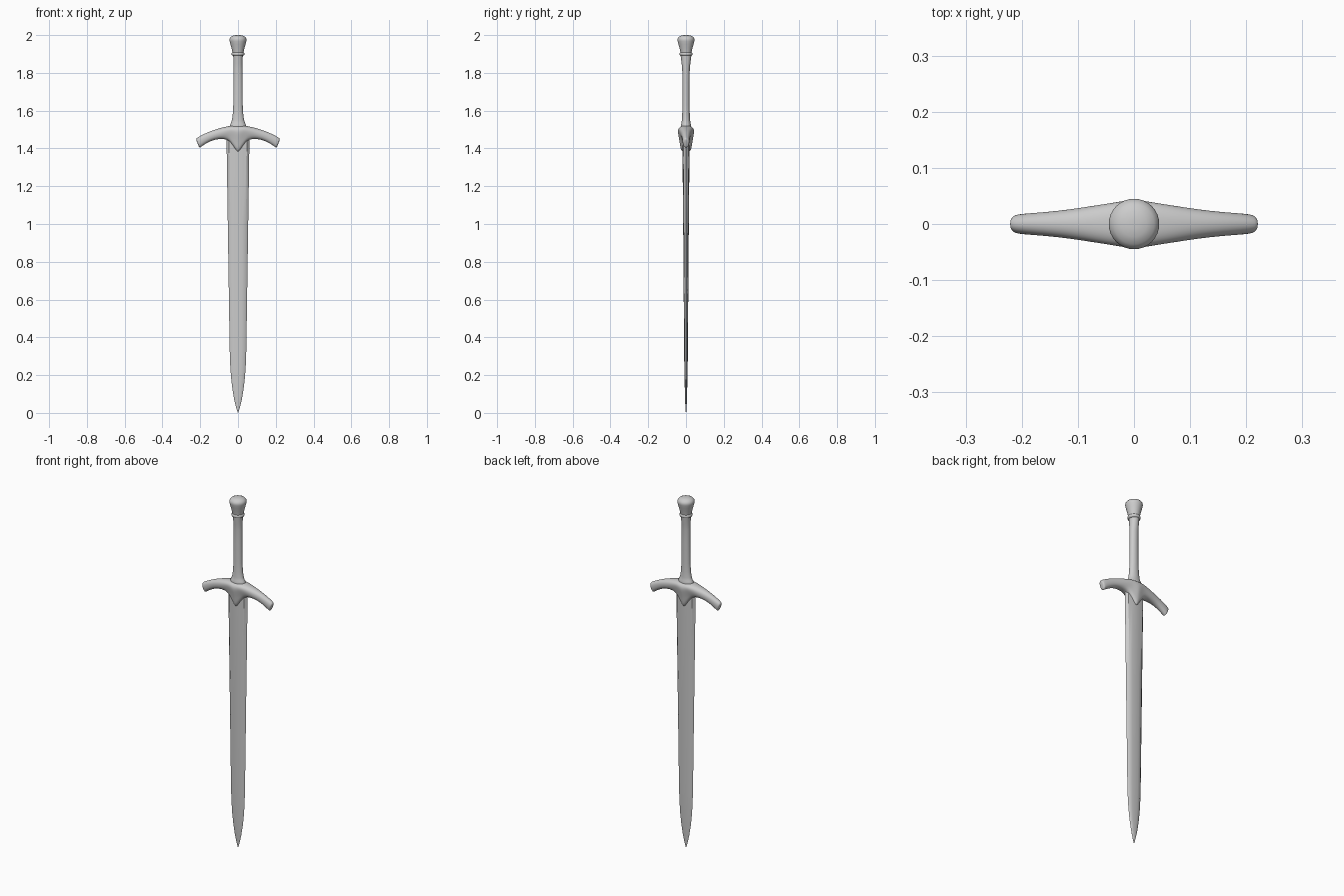
import bpy, bmesh, math


def loft(name, rings, angle=35, subsurf=0):
    """Skin a list of equal-length point rings and cap both ends."""
    bm = bmesh.new()
    rows = [[bm.verts.new(p) for p in ring] for ring in rings]
    n = len(rows[0])
    for a, b in zip(rows, rows[1:]):
        for i in range(n):
            j = (i + 1) % n
            bm.faces.new((a[i], a[j], b[j], b[i]))
    bm.faces.new(rows[0])
    bm.faces.new(rows[-1])
    bmesh.ops.recalc_face_normals(bm, faces=bm.faces)
    me = bpy.data.meshes.new(name)
    bm.to_mesh(me)
    bm.free()
    for p in me.polygons:
        p.use_smooth = True
    me.set_sharp_from_angle(angle=math.radians(angle))
    ob = bpy.data.objects.new(name, me)
    bpy.context.collection.objects.link(ob)
    if subsurf:
        mod = ob.modifiers.new("smooth", 'SUBSURF')
        mod.levels = mod.render_levels = subsurf
    return ob


def turned(name, profile, seg=32):
    """Elliptical rings from (x radius, y radius, z)."""
    angs = [2 * math.pi * i / seg for i in range(seg)]
    return loft(name, [[(rx * math.cos(a), ry * math.sin(a), z) for a in angs]
                       for rx, ry, z in profile], 50)


# Blade: gently domed faces with bevelled cutting edges
section = [(1, 0), (0.78, 0.72), (0.4, 0.92), (0, 1), (-0.4, 0.92), (-0.78, 0.72),
           (-1, 0), (-0.78, -0.72), (-0.4, -0.92), (0, -1), (0.4, -0.92), (0.78, -0.72)]
blade = [(0.001, 0.001, 0), (0.009, 0.003, 0.025), (0.020, 0.005, 0.07),
         (0.030, 0.0065, 0.13), (0.037, 0.008, 0.19), (0.041, 0.009, 0.25),
         (0.044, 0.010, 0.33), (0.048, 0.012, 0.6), (0.054, 0.015, 1.0),
         (0.060, 0.019, 1.4), (0.060, 0.019, 1.47)]
loft("blade", [[(w * u, t * v, z) for u, v in section] for w, t, z in blade])

# Crossguard: arched arms swelling to a pointed block over the blade
arm_sec = [(0.0, 0.0), (0.05, 0.5), (0.22, 0.88), (0.5, 1.0), (0.78, 0.88), (0.95, 0.5), (1.0, 0.0)]
mid_sec = [(0.0, 0.0), (0.02, 0.6), (0.14, 1.0), (0.35, 0.92), (0.65, 0.72), (0.98, 0.62), (1.0, 0.0)]
# (top x, top z, bottom x, bottom z, half depth, block weight)
stations = [(0, 1.522, 0, 1.375, 0.045, 1), (0.014, 1.522, 0.012, 1.389, 0.044, 1),
            (0.033, 1.521, 0.030, 1.418, 0.041, 0.9), (0.052, 1.518, 0.047, 1.440, 0.038, 0.6),
            (0.078, 1.513, 0.068, 1.449, 0.034, 0.3), (0.115, 1.503, 0.100, 1.450, 0.028, 0),
            (0.155, 1.489, 0.138, 1.442, 0.023, 0), (0.195, 1.470, 0.174, 1.423, 0.020, 0),
            (0.218, 1.457, 0.198, 1.406, 0.018, 0), (0.224, 1.450, 0.205, 1.401, 0.014, 0)]


def guard_ring(st, side):
    xt, zt, xb, zb, d, k = st
    half = []
    for (ua, ya), (um, ym) in zip(arm_sec, mid_sec):
        u, y = ua + (um - ua) * k, ya + (ym - ya) * k
        half.append((side * (xt + (xb - xt) * u), d * y, zt + (zb - zt) * u))
    return half + [(x, -y, z) for x, y, z in half[-2:0:-1]]


rings = [guard_ring(s, -1) for s in reversed(stations[1:])] + [guard_ring(s, 1) for s in stations]
loft("crossguard", rings, 180, 2)

# Grip: oval handle, flared sideways at the foot and front-to-back at the top
turned("grip", [(0.044, 0.027, 1.51), (0.043, 0.027, 1.525), (0.038, 0.024, 1.532),
                (0.032, 0.022, 1.55), (0.028, 0.020, 1.58), (0.025, 0.019, 1.63),
                (0.024, 0.019, 1.75), (0.024, 0.020, 1.82), (0.024, 0.023, 1.85),
                (0.025, 0.027, 1.88), (0.026, 0.029, 1.90)])

# Collar under the pommel
turned("collar", [(r, r, z) for r, z in
                  [(0.026, 1.891), (0.032, 1.893), (0.034, 1.898), (0.034, 1.902),
                   (0.032, 1.907), (0.026, 1.909)]])

# Pommel: flared cup with a domed top
turned("pommel", [(r, r, z) for r, z in
                  [(0.028, 1.90), (0.030, 1.912), (0.034, 1.93), (0.040, 1.952),
                   (0.044, 1.968), (0.045, 1.976), (0.043, 1.984), (0.036, 1.992),
                   (0.023, 1.998), (0.008, 2.0)]])
